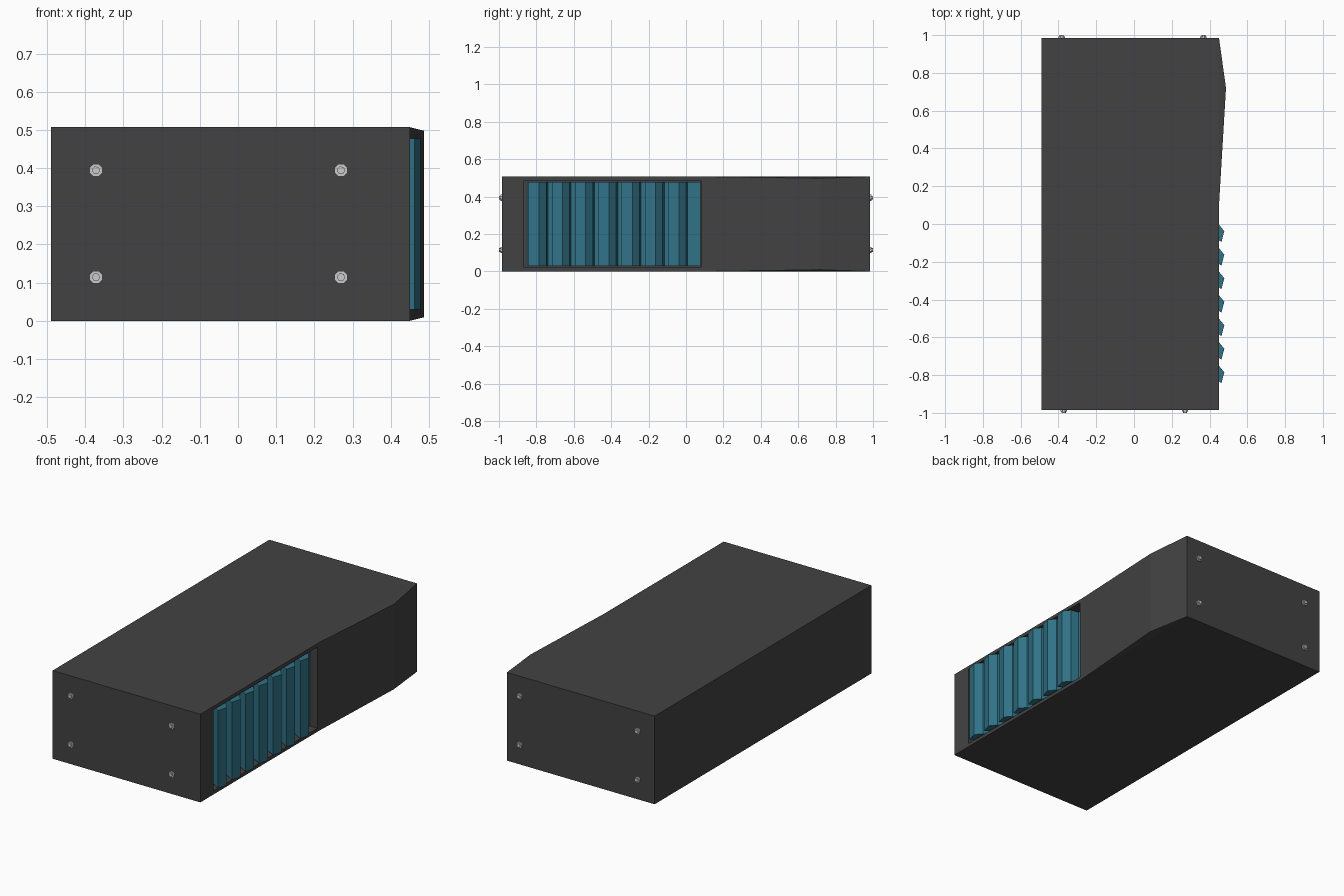
import bpy, bmesh, math
from mathutils import Matrix

if "Cube" in bpy.data.objects:
    bpy.data.objects.remove(bpy.data.objects["Cube"])

def material(name, rgb):
    m = bpy.data.materials.new(name)
    m.diffuse_color = (*rgb, 1)
    m.use_nodes = True
    m.node_tree.nodes["Principled BSDF"].inputs["Base Color"].default_value = m.diffuse_color
    return m

DARK = material("dark_case", (0.055, 0.055, 0.055))
TEAL = material("teal_vent", (0.03, 0.17, 0.24))

def finish(name, bm, mat=None):
    bmesh.ops.recalc_face_normals(bm, faces=bm.faces)
    me = bpy.data.meshes.new(name)
    bm.to_mesh(me)
    bm.free()
    ob = bpy.data.objects.new(name, me)
    bpy.context.collection.objects.link(ob)
    if mat:
        me.materials.append(mat)
    return ob

def box(name, lo, hi, mat=None):
    bm = bmesh.new()
    size = [b - a for a, b in zip(lo, hi)]
    mid = [(a + b) / 2 for a, b in zip(lo, hi)]
    bmesh.ops.create_cube(bm, size=1, matrix=Matrix.Translation(mid) @ Matrix.Diagonal((*size, 1)))
    return finish(name, bm, mat)

def prism(name, profile, insets, z0, z1, mat):
    """Upright prism from an xy profile; insets shorten each corner at both ends."""
    bm = bmesh.new()
    low = [bm.verts.new((x, y, z0 + i)) for (x, y), i in zip(profile, insets)]
    top = [bm.verts.new((x, y, z1 - i)) for (x, y), i in zip(profile, insets)]
    bm.faces.new(low)
    bm.faces.new(top)
    n = len(profile)
    for k in range(n):
        j = (k + 1) % n
        bm.faces.new((low[k], low[j], top[j], top[k]))
    return finish(name, bm, mat)

H, Y, X0, X1 = 0.507, 0.985, -0.49, 0.45

# Case with a rectangular vent recess in the right side
case = box("case", (X0, -Y, 0), (X1, Y, H), DARK)
cutter = box("recess_cutter", (0.39, -0.865, 0.02), (0.6, 0.08, 0.487), DARK)
cutter.hide_render = True
mod = case.modifiers.new("recess", 'BOOLEAN')
mod.operation = 'DIFFERENCE'
mod.solver = 'EXACT'
mod.object = cutter
bpy.context.view_layer.objects.active = case
bpy.ops.object.modifier_apply(modifier="recess")
bpy.data.objects.remove(cutter)

# Swollen side panel at the rear right
prism("bulged_panel", [(X1, 0.10), (0.487, 0.72), (X1, Y)], [0, 0.009, 0], 0, H, DARK)

# Vent backing and angled slats
box("vent_backing", (0.388, -0.85, 0.03), (0.402, 0.078, 0.477), TEAL)
slat = [(0.400, -0.805), (0.463, -0.842), (0.478, -0.785), (0.447, -0.747), (0.400, -0.738)]
for i in range(7):
    prism(f"vent_slat_{i + 1}", [(x, y + 0.1245 * i) for x, y in slat], [0] * 5, 0.03, 0.477, TEAL)

# Bolts on both ends: octagonal washer with hexagonal head
def bolt(name, x, z, side):
    bm = bmesh.new()
    for sides, r, reach in ((8, 0.018, 0.993), (6, 0.011, 1.0)):
        depth = reach - 0.98
        m = (Matrix.Translation((x, side * (0.98 + depth / 2), z))
             @ Matrix.Rotation(math.pi / 2, 4, 'X') @ Matrix.Rotation(math.pi / 8, 4, 'Z'))
        bmesh.ops.create_cone(bm, cap_ends=True, segments=sides, radius1=r, radius2=r,
                              depth=depth, matrix=m)
    finish(name, bm)

for label, side, xs in (("front", -1, (-0.372, 0.27)), ("rear", 1, (-0.383, 0.367))):
    for x in xs:
        for z in (0.114, 0.394):
            bolt(f"{label}_bolt", x, z, side)
